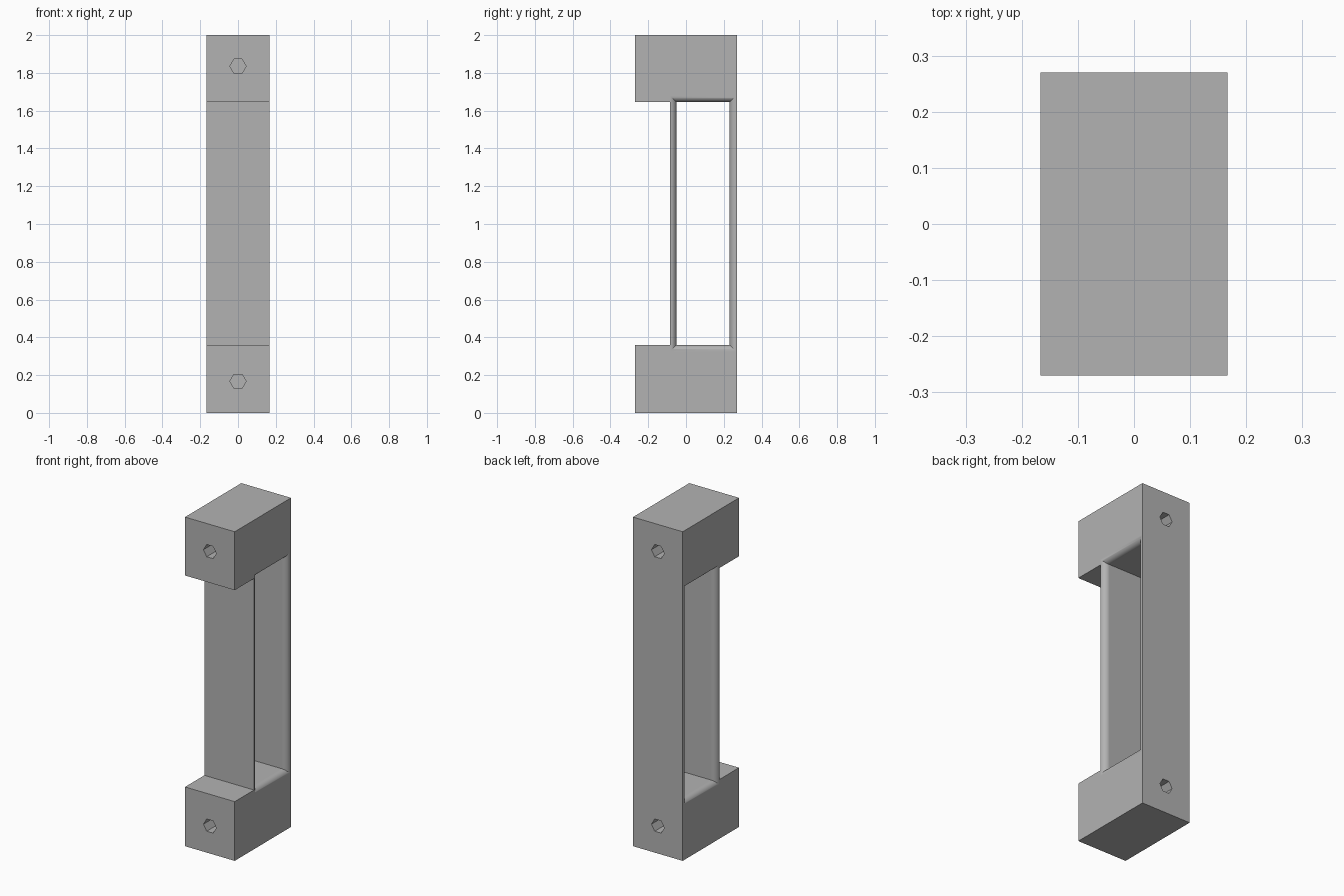
import bpy
import bmesh
from math import sin, cos, pi

cube = bpy.data.objects.get("Cube")
if cube:
    bpy.data.objects.remove(cube, do_unlink=True)

W = 0.167           # half width
FRONT, BACK = -0.27, 0.27
BAR_Y = -0.085      # front of the front bar
LOW, HIGH = 0.36, 1.645
ROUND = 0.035       # rounding of the window rim
HOLE_R, HOLE_DEPTH = 0.043, 0.15


def make_object(name, rings):
    """Loft matching closed rings and cap both ends."""
    bm = bmesh.new()
    loops = [[bm.verts.new(p) for p in ring] for ring in rings]
    for a, b in zip(loops, loops[1:]):
        for i in range(len(a)):
            j = (i + 1) % len(a)
            bm.faces.new((a[i], a[j], b[j], b[i]))
    bm.faces.new(loops[0])
    bm.faces.new(loops[-1])
    bmesh.ops.recalc_face_normals(bm, faces=bm.faces)
    mesh = bpy.data.meshes.new(name)
    bm.to_mesh(mesh)
    bm.free()
    obj = bpy.data.objects.new(name, mesh)
    bpy.context.collection.objects.link(obj)
    return obj


def cut(body, cutter):
    cutter.hide_render = True
    mod = body.modifiers.new("cut", 'BOOLEAN')
    mod.operation = 'DIFFERENCE'
    mod.solver = 'EXACT'
    mod.object = cutter
    bpy.ops.object.modifier_apply(modifier=mod.name)
    bpy.data.objects.remove(cutter, do_unlink=True)


# C-shaped body with a block at each end
profile = [(FRONT, 0), (BACK, 0), (BACK, 2), (FRONT, 2),
           (FRONT, HIGH), (BAR_Y, HIGH), (BAR_Y, LOW), (FRONT, LOW)]
body = make_object("handle_body", [[(x, y, z) for y, z in profile] for x in (-W, W)])
bpy.context.view_layer.objects.active = body
body.select_set(True)

# Window with a flared, rounded rim on both sides
def window_ring(x, grow):
    y0, y1 = BAR_Y + ROUND - grow, BACK - 0.005 - ROUND + grow
    z0, z1 = LOW - grow, HIGH + grow
    return [(x, y0, z0), (x, y1, z0), (x, y1, z1), (x, y0, z1)]

STEPS = 10
rim = [(W - ROUND + ROUND * sin(a), ROUND * (1 - cos(a)))
       for a in (i * pi / 2 / STEPS for i in range(STEPS + 1))]
rim.append((W + 0.1, ROUND))
rings = [window_ring(-x, g) for x, g in reversed(rim)]
rings += [window_ring(x, g) for x, g in rim]
cut(body, make_object("window_cutter", rings))

# Blind hexagonal holes, front and back of each block
for z in (0.167, 1.835):
    for face, inward in ((FRONT, 1), (BACK, -1)):
        rings = [[(HOLE_R * cos(i * pi / 3), y, z + HOLE_R * sin(i * pi / 3))
                  for i in range(6)]
                 for y in (face - inward * 0.05, face + inward * HOLE_DEPTH)]
        cut(body, make_object("hole_cutter", rings))

# Smooth rim, crisp block edges
bpy.ops.object.shade_smooth_by_angle(angle=pi / 6)
weighted = body.modifiers.new("flat_sides", 'WEIGHTED_NORMAL')
weighted.keep_sharp = True

# Single grey colour
grey = bpy.data.materials.new("light_grey")
grey.use_nodes = True
color = (0.45, 0.45, 0.45, 1)
grey.diffuse_color = color
grey.node_tree.nodes["Principled BSDF"].inputs["Base Color"].default_value = color
body.data.materials.clear()
body.data.materials.append(grey)
